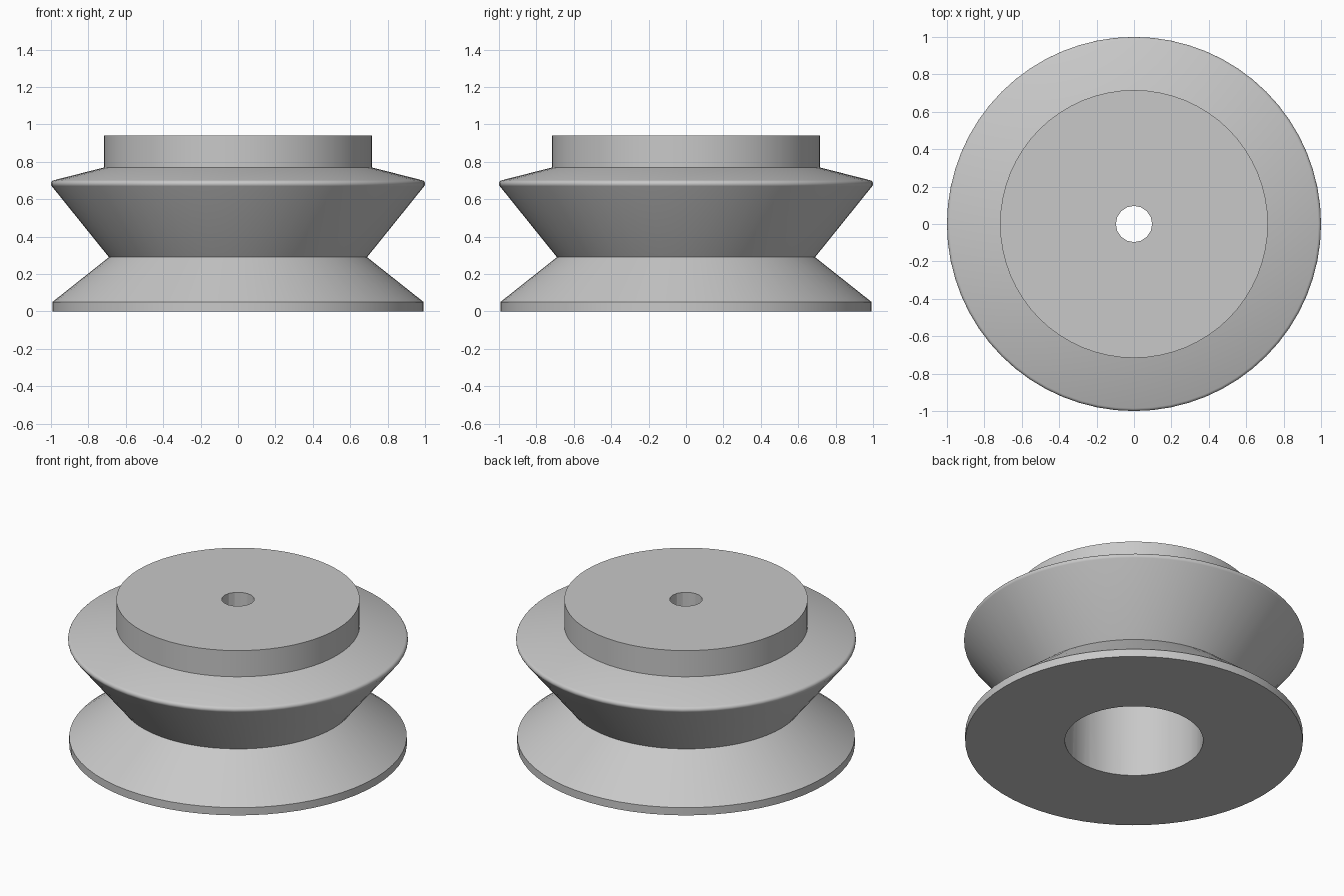
import bpy
import bmesh
import math
from mathutils import Vector

cube = bpy.data.objects.get("Cube")
if cube:
    bpy.data.objects.remove(cube, do_unlink=True)

grey = bpy.data.materials.new("plain grey")
grey.use_nodes = True
colour = (0.58, 0.58, 0.58, 1)
grey.diffuse_color = colour
grey.node_tree.nodes["Principled BSDF"].inputs["Base Color"].default_value = colour


def lathe(name, profile, sides):
    """Revolve (radius, height) points, starting and ending on the axis."""
    bm = bmesh.new()
    verts = [bm.verts.new((r, 0, z)) for r, z in profile]
    edges = [bm.edges.new(pair) for pair in zip(verts, verts[1:])]
    bmesh.ops.spin(bm, geom=verts + edges, cent=(0, 0, 0), axis=(0, 0, 1),
                   angle=2 * math.pi, steps=sides)
    bmesh.ops.remove_doubles(bm, verts=bm.verts[:], dist=0.0005)
    bmesh.ops.recalc_face_normals(bm, faces=bm.faces[:])
    mesh = bpy.data.meshes.new(name)
    bm.to_mesh(mesh)
    bm.free()
    obj = bpy.data.objects.new(name, mesh)
    bpy.context.collection.objects.link(obj)
    mesh.materials.append(grey)
    return obj


def cylinder(name, radius, bottom, top, sides):
    return lathe(name, [(0, bottom), (radius, bottom), (radius, top), (0, top)], sides)


# Rounded rim of the upper flange
rim_radius = 0.02
rim_centre = Vector((1 - rim_radius, 0.682))
rim = []
for step in range(7):
    a = math.radians(-39 + step * 19)
    rim.append(rim_centre + rim_radius * Vector((math.cos(a), math.sin(a))))

# Body: lower flange, V groove, upper flange, raised collar
profile = [(0, 0), (0.993, 0), (0.993, 0.05), (0.69, 0.29)]
profile += [tuple(p) for p in rim]
profile += [(0.716, 0.77), (0.716, 0.94), (0, 0.94)]
body = lathe("grooved_wheel", profile, 64)

# Wide bore from below and narrow hole through the top
cutters = [cylinder("bore_cutter", 0.407, -0.1, 0.75, 48),
           cylinder("hole_cutter", 0.097, 0.6, 1.1, 16)]
bpy.context.view_layer.objects.active = body
for cutter in cutters:
    cutter.hide_render = True
    cut = body.modifiers.new(cutter.name, "BOOLEAN")
    cut.operation = "DIFFERENCE"
    cut.solver = "EXACT"
    cut.object = cutter
    bpy.ops.object.modifier_apply(modifier=cut.name)
    bpy.data.objects.remove(cutter, do_unlink=True)

# Smooth curved walls, crisp edges
bpy.ops.object.select_all(action="DESELECT")
body.select_set(True)
bpy.ops.object.shade_smooth_by_angle(angle=math.radians(30))
